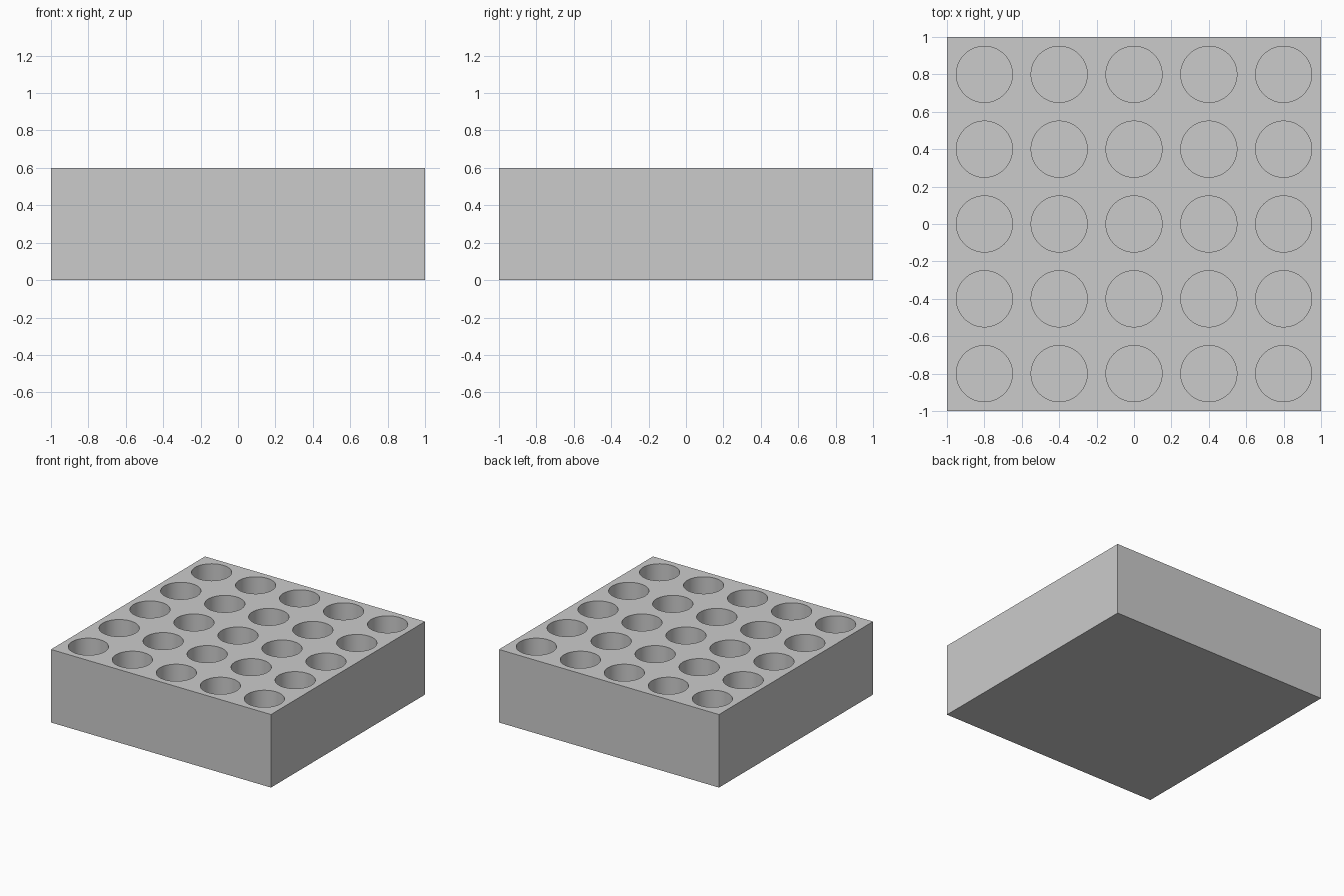
import bpy, bmesh
from mathutils import Matrix

HEIGHT = 0.6
FLOOR = 0.1
RADIUS = 0.15
PITCH = 0.4
COUNT = 5

cube = bpy.data.objects.get("Cube")
if cube:
    bpy.data.objects.remove(cube)

# Plain grey finish
grey = bpy.data.materials.new("plain grey")
grey.use_nodes = True
colour = (0.6, 0.6, 0.6, 1)
grey.diffuse_color = colour
grey.node_tree.nodes["Principled BSDF"].inputs["Base Color"].default_value = colour


def make_object(name, bm):
    mesh = bpy.data.meshes.new(name)
    bm.to_mesh(mesh)
    bm.free()
    mesh.materials.append(grey)
    obj = bpy.data.objects.new(name, mesh)
    bpy.context.collection.objects.link(obj)
    return obj


# Solid square block
bm = bmesh.new()
bmesh.ops.create_cube(bm, size=1, matrix=Matrix.Translation((0, 0, HEIGHT / 2))
                      @ Matrix.Diagonal((2, 2, HEIGHT, 1)))
block = make_object("rack_block", bm)

# Grid of round pegs that cut the blind holes
bm = bmesh.new()
for row in range(COUNT):
    for col in range(COUNT):
        x = (col - (COUNT - 1) / 2) * PITCH
        y = (row - (COUNT - 1) / 2) * PITCH
        bmesh.ops.create_cone(bm, cap_ends=True, segments=64, radius1=RADIUS,
                              radius2=RADIUS, depth=HEIGHT,
                              matrix=Matrix.Translation((x, y, FLOOR + HEIGHT / 2)))
cutter = make_object("hole_cutter", bm)

# Cut the holes, then drop the cutter
cut = block.modifiers.new("holes", "BOOLEAN")
cut.operation = "DIFFERENCE"
cut.solver = "EXACT"
cut.object = cutter
bpy.ops.object.select_all(action="DESELECT")
block.select_set(True)
bpy.context.view_layer.objects.active = block
bpy.ops.object.modifier_apply(modifier=cut.name)
bpy.data.objects.remove(cutter)

# Smooth hole walls, sharp rims
bpy.ops.object.shade_smooth_by_angle()
